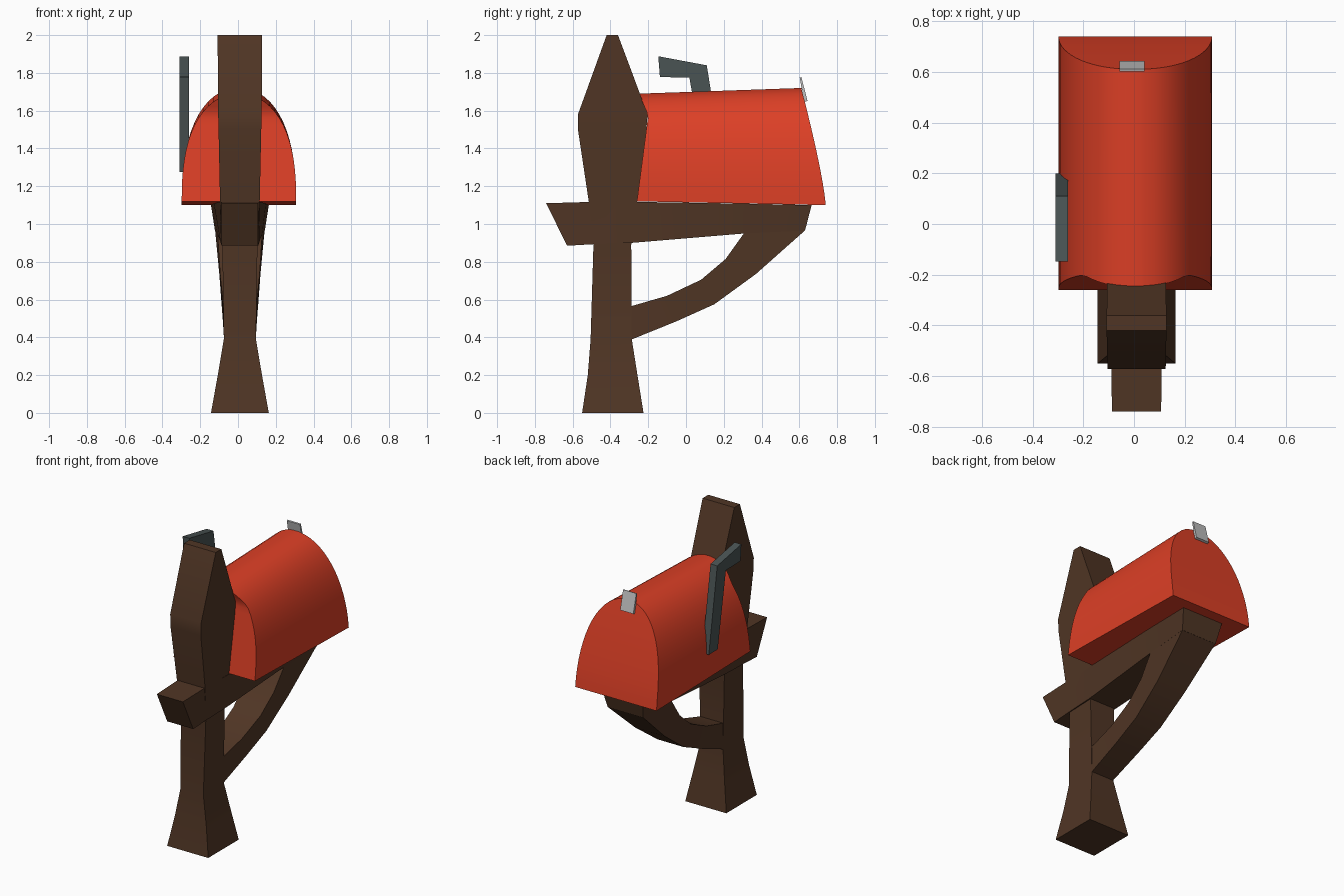
import bpy, bmesh
from math import sin, pi, radians

cube = bpy.data.objects.get("Cube")
if cube:
    bpy.data.objects.remove(cube)


def material(name, rgb):
    m = bpy.data.materials.new(name)
    m.use_nodes = True
    colour = (*rgb, 1)
    m.diffuse_color = colour
    m.node_tree.nodes["Principled BSDF"].inputs["Base Color"].default_value = colour
    return m


wood = material("dark brown wood", (0.08, 0.036, 0.018))
red = material("red paint", (0.72, 0.05, 0.019))
slate = material("slate grey", (0.068, 0.088, 0.088))
silver = material("silver", (0.52, 0.52, 0.52))


def loft(name, mat, sections, cx=0.01):
    """Join four-cornered sections, each (y, z, half width) on two opposite sides."""
    bm = bmesh.new()
    rings = []
    for (ya, za, wa), (yb, zb, wb) in sections:
        corners = ((cx - wa, ya, za), (cx + wa, ya, za), (cx + wb, yb, zb), (cx - wb, yb, zb))
        rings.append([bm.verts.new(c) for c in corners])
    for r, s in zip(rings, rings[1:]):
        for i in range(4):
            j = (i + 1) % 4
            bm.faces.new((r[i], r[j], s[j], s[i]))
    bm.faces.new(rings[0])
    bm.faces.new(rings[-1])
    bmesh.ops.recalc_face_normals(bm, faces=bm.faces)
    mesh = bpy.data.meshes.new(name)
    bm.to_mesh(mesh)
    bm.free()
    mesh.materials.append(mat)
    ob = bpy.data.objects.new(name, mesh)
    bpy.context.collection.objects.link(ob)
    bpy.ops.object.select_all(action='DESELECT')
    ob.select_set(True)
    bpy.context.view_layer.objects.active = ob
    bpy.ops.object.shade_smooth_by_angle(angle=radians(25))
    return ob


# Upright post: height, front y, back y, half width
post = [(0, -0.55, -0.225, 0.153), (0.2, -0.52, -0.257, 0.117), (0.39, -0.505, -0.287, 0.085),
        (0.89, -0.49, -0.29, 0.093), (1.12, -0.515, -0.26, 0.105), (1.5, -0.572, -0.21, 0.113),
        (1.58, -0.572, -0.203, 0.115), (2, -0.42, -0.36, 0.118)]
loft("post", wood, [((f, z, w), (b, z, w)) for z, f, b, w in post])

# Cross arm that carries the box, widening towards the back
loft("cross_arm", wood, [
    ((-0.74, 1.11, 0.097), (-0.63, 0.885, 0.097)),
    ((-0.5, 1.117, 0.1), (-0.49, 0.893, 0.099)),
    ((-0.27, 1.117, 0.108), (-0.29, 0.9, 0.102)),
    ((0.3, 1.108, 0.138), (0.31, 0.95, 0.118)),
    ((0.665, 1.1, 0.153), (0.63, 0.965, 0.132))])

# Curved brace from the post up to the end of the arm
loft("curved_brace", wood, [
    ((-0.38, 0.55, 0.083), (-0.38, 0.355, 0.083)),
    ((-0.3, 0.562, 0.085), (-0.285, 0.39, 0.084)),
    ((-0.1, 0.62, 0.093), (-0.05, 0.485, 0.09)),
    ((0.08, 0.705, 0.102), (0.15, 0.575, 0.097)),
    ((0.21, 0.815, 0.11), (0.37, 0.735, 0.109)),
    ((0.31, 0.955, 0.118), (0.63, 0.966, 0.131))])

# Domed box, its front hugging the post and its door leaning inwards
STEPS = 16
box = []
for i in range(STEPS + 1):
    t = sin(i / STEPS * pi / 2)
    w = max(0.02, 0.303 * (1 - t ** 2.5) ** 0.466)
    front = -0.26 + 0.075 * min(t, 0.8) - 0.25 * max(t - 0.8, 0)
    box.append(((front, 1.12 + 0.57 * t, w), (0.74 - 0.13 * t ** 1.25, 1.1 + 0.62 * t, w)))
loft("mail_box", red, box, cx=0.005)

# Raised flag: leaning pole and pennant in one bent strip
F = 0.025
loft("flag", slate, [
    ((0.105, 1.275, F), (0.2, 1.275, F)),
    ((0.018, 1.775, F), (0.11, 1.84, F)),
    ((-0.138, 1.778, F), (-0.147, 1.888, F))], cx=-0.285)

# Door pull
loft("door_pull", silver, [
    ((0.625, 1.645, 0.049), (0.643, 1.652, 0.049)),
    ((0.602, 1.775, 0.049), (0.611, 1.778, 0.049))], cx=-0.008)
